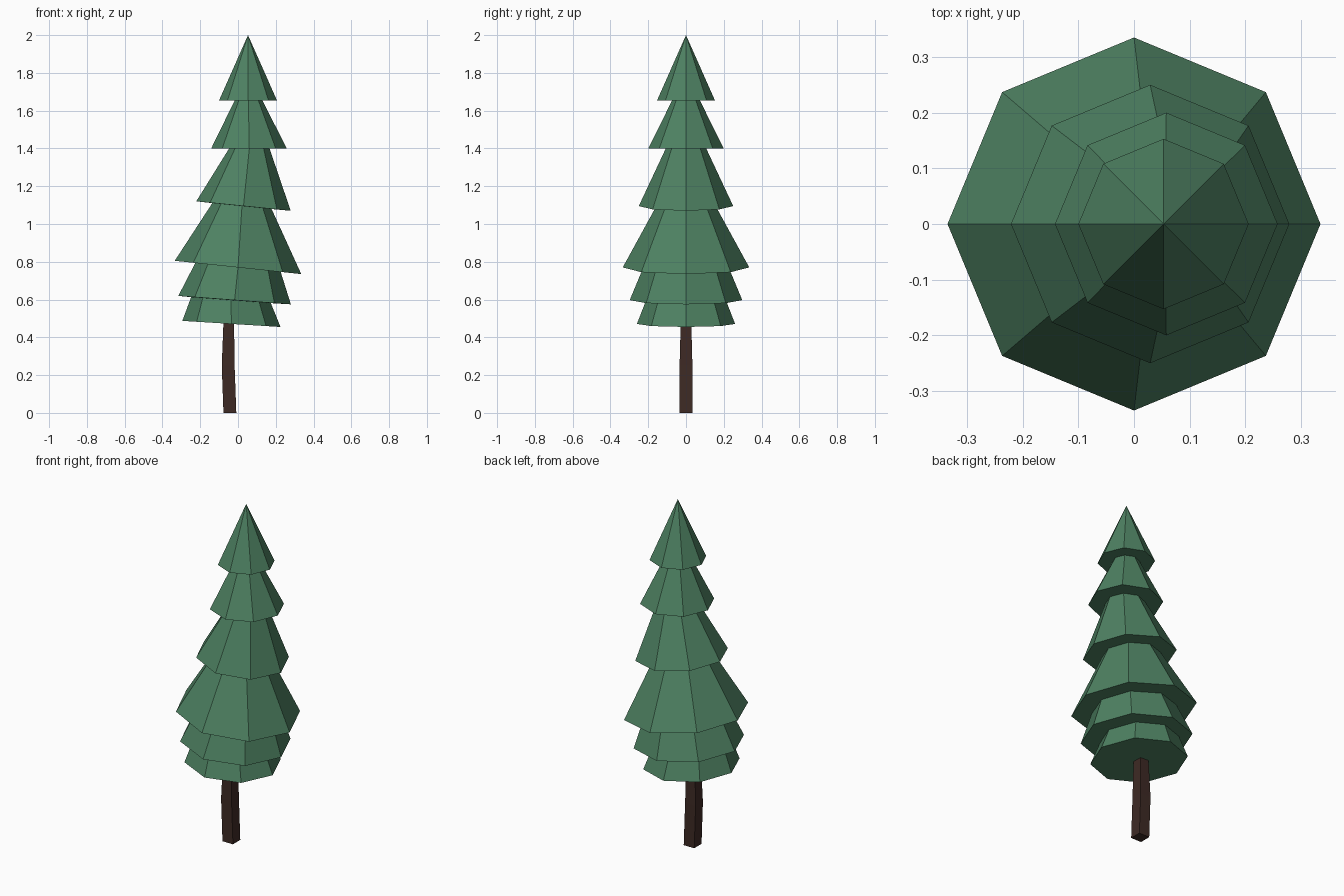
import bpy, bmesh
from math import cos, sin, pi

if "Cube" in bpy.data.objects:
    bpy.data.objects.remove(bpy.data.objects["Cube"])


def material(name, rgb):
    m = bpy.data.materials.new(name)
    m.diffuse_color = (*rgb, 1)
    m.use_nodes = True
    m.node_tree.nodes["Principled BSDF"].inputs["Base Color"].default_value = m.diffuse_color
    return m


def loft(name, rings, sides, turn, mat, apex=None):
    """Skin rings given as (centre x, centre z, radius, slope along x)."""
    bm = bmesh.new()
    loops = []
    for cx, cz, r, slope in rings:
        loop = []
        for i in range(sides):
            a = turn + 2 * pi * i / sides
            dx = r * cos(a)
            loop.append(bm.verts.new((cx + dx, r * sin(a), cz - slope * dx)))
        loops.append(loop)
    for lo, hi in zip(loops, loops[1:]):
        for i in range(sides):
            j = (i + 1) % sides
            bm.faces.new((lo[i], lo[j], hi[j], hi[i]))
    bm.faces.new(loops[0][::-1])
    top = loops[-1]
    if apex:
        tip = bm.verts.new(apex)
        for i in range(sides):
            bm.faces.new((top[i], top[(i + 1) % sides], tip))
    else:
        bm.faces.new(top)
    bmesh.ops.recalc_face_normals(bm, faces=bm.faces)
    me = bpy.data.meshes.new(name)
    bm.to_mesh(me)
    bm.free()
    me.materials.append(mat)
    ob = bpy.data.objects.new(name, me)
    bpy.context.collection.objects.link(ob)
    return ob


green = material("needles", (0.076, 0.22, 0.122))
brown = material("bark", (0.048, 0.023, 0.018))

# Foliage: skirt edge of each tier, then the neck under the next skirt
foliage = [
    (-0.035, 0.471, 0.260, 0.062), (-0.037, 0.597, 0.211, 0.075),
    (-0.018, 0.597, 0.298, 0.075), (0.000, 0.770, 0.226, 0.105),
    (0.000, 0.770, 0.335, 0.105), (0.021, 1.095, 0.157, 0.100),
    (0.029, 1.095, 0.250, 0.100), (0.060, 1.400, 0.107, 0.0),
    (0.058, 1.400, 0.200, 0.0), (0.056, 1.655, 0.073, 0.0),
    (0.053, 1.655, 0.153, 0.0),
]
loft("foliage", foliage, 8, 0, green, apex=(0.053, 0, 2.0))

# Trunk: slightly bent square post
d = 2 ** 0.5
trunk = [(-0.043, 0.0, 0.034 * d, 0), (-0.052, 0.25, 0.034 * d, 0),
         (-0.049, 0.48, 0.028 * d, 0)]
loft("trunk", trunk, 4, pi / 4, brown)
